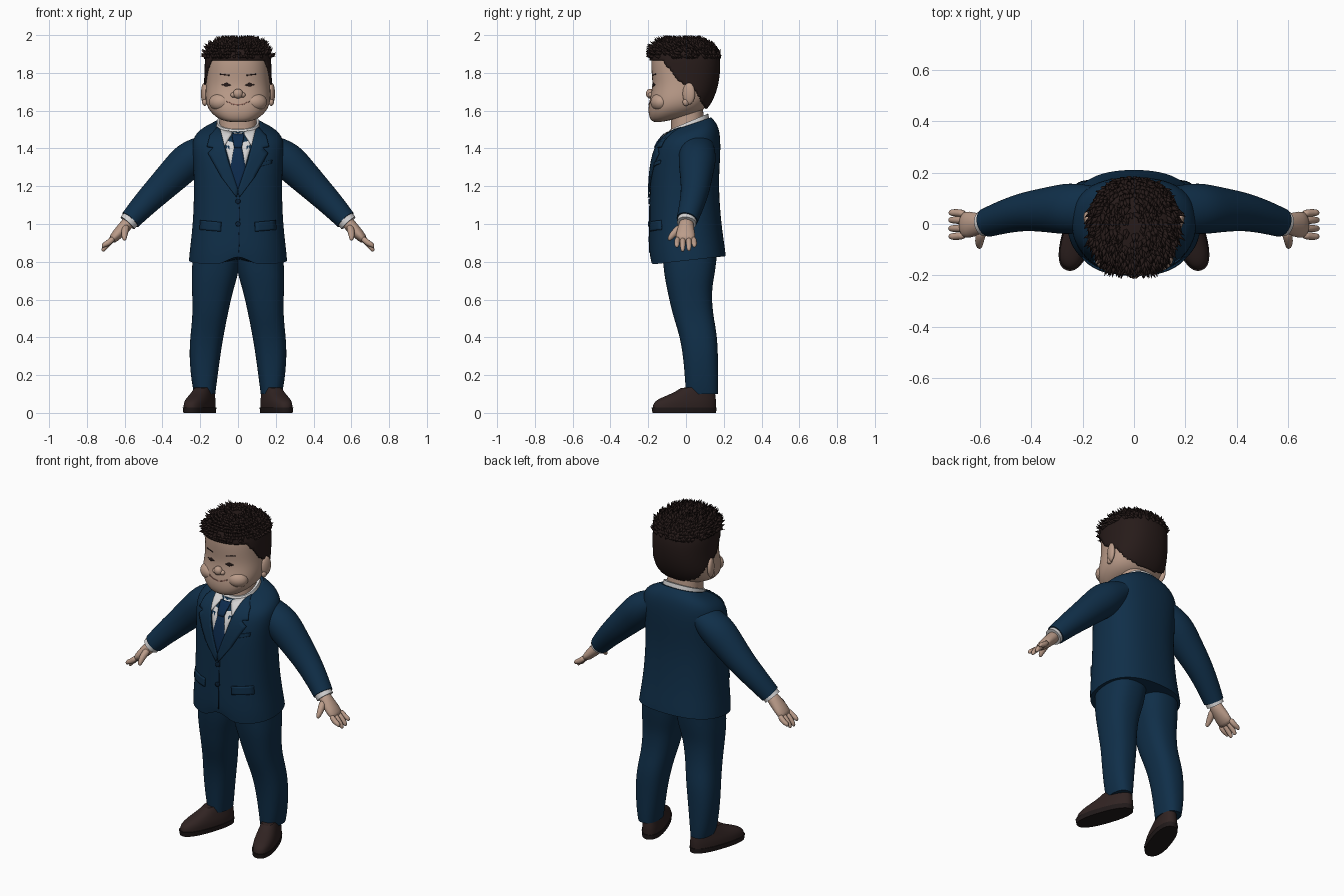
import bpy, bmesh, math, random
from mathutils import Vector, Matrix
from mathutils.bvhtree import BVHTree

if "Cube" in bpy.data.objects:
    bpy.data.objects.remove(bpy.data.objects["Cube"])

random.seed(4)


def colour(name, rgb):
    m = bpy.data.materials.new(name)
    m.diffuse_color = (*rgb, 1)
    m.use_nodes = True
    m.node_tree.nodes["Principled BSDF"].inputs["Base Color"].default_value = m.diffuse_color
    return m


NAVY = colour("navy_cloth", (0.005, 0.028, 0.066))
SEAM = colour("dark_navy", (0.003, 0.014, 0.034))
TIE = colour("tie_blue", (0.004, 0.024, 0.075))
WHITE = colour("shirt_white", (0.66, 0.65, 0.65))
SKIN = colour("skin", (0.50, 0.335, 0.255))
LIP = colour("lip_brown", (0.27, 0.13, 0.10))
HAIR = colour("dark_hair", (0.020, 0.011, 0.010))
SHOE = colour("shoe_leather", (0.030, 0.017, 0.016))
SOLE = colour("shoe_sole", (0.015, 0.010, 0.010))


def finish(name, bm, mat, mirror=False, subsurf=0, solid=0):
    for f in bm.faces:
        f.smooth = True
    me = bpy.data.meshes.new(name)
    bm.to_mesh(me)
    bm.free()
    me.materials.append(mat)
    ob = bpy.data.objects.new(name, me)
    bpy.context.collection.objects.link(ob)
    if mirror:
        ob.modifiers.new("mirror", 'MIRROR').use_mirror_merge = False
    if solid:
        s = ob.modifiers.new("solid", 'SOLIDIFY')
        s.thickness, s.offset = solid, -1
    if subsurf:
        s = ob.modifiers.new("subsurf", 'SUBSURF')
        s.levels = s.render_levels = subsurf
    return ob


def skin_rings(name, loops, mat, sharp, mirror, subsurf=2, edit=None):
    """Join loops of points into a capped, smoothed body."""
    bm = bmesh.new()
    rows = [[bm.verts.new(p) for p in loop] for loop in loops]
    n = len(rows[0])
    for a, b in zip(rows, rows[1:]):
        for i in range(n):
            bm.faces.new((a[i], a[(i + 1) % n], b[(i + 1) % n], b[i]))
    caps = [bm.faces.new(rows[0][::-1]), bm.faces.new(rows[-1])]
    if sharp:
        crease = bm.edges.layers.float.new("crease_edge")
        for e in {e for c in caps for e in c.edges}:
            e[crease], e.smooth = 1, False
    if edit:
        edit(rows)
    bmesh.ops.recalc_face_normals(bm, faces=bm.faces[:])
    return finish(name, bm, mat, mirror, subsurf)


def stack(name, rings, mat, sharp=True, mirror=False, power=2.4, n=24, mtx=Matrix(), edit=None):
    """Rings: z at front, z at back, x min, x max, y min, y max."""
    loops = []
    for zf, zb, x0, x1, y0, y1 in rings:
        loop = []
        for i in range(n):
            t = 2 * math.pi * i / n
            c, s = math.cos(t), math.sin(t)
            c = math.copysign(abs(c) ** (2 / power), c)
            s = math.copysign(abs(s) ** (2 / power), s)
            loop.append(mtx @ Vector(((x0 + x1) / 2 + c * (x1 - x0) / 2,
                                      (y0 + y1) / 2 + s * (y1 - y0) / 2,
                                      zf + (zb - zf) * (s + 1) / 2)))
        loops.append(loop)
    return skin_rings(name, loops, mat, sharp, mirror, edit=edit)


def limb(name, path, mat, sharp=False, n=12, subsurf=1):
    """Path: centre x, y, z, half width along y, half thickness. Mirrored."""
    pts = [Vector(p[:3]) for p in path]
    loops = []
    for i, p in enumerate(path):
        d = (pts[min(i + 1, len(pts) - 1)] - pts[max(i - 1, 0)]).normalized()
        v = d.cross(Vector((0, 1, 0))).normalized()
        u = v.cross(d)
        loops.append([pts[i] + u * p[3] * math.cos(2 * math.pi * k / n)
                      + v * p[4] * math.sin(2 * math.pi * k / n) for k in range(n)])
    return skin_rings(name, loops, mat, sharp, True, subsurf)


def surface(ob):
    bpy.context.view_layer.update()
    return BVHTree.FromObject(ob, bpy.context.evaluated_depsgraph_get())


def plate(name, outline, mat, tree, lift, mirror=False, cuts=4):
    """Thin panel: an x-z outline draped on the front of a body."""
    bm = bmesh.new()
    f = bm.faces.new([bm.verts.new((x, 0, z)) for x, z in outline])
    f.normal_update()
    if f.normal.y > 0:
        f.normal_flip()
    bmesh.ops.triangulate(bm, faces=bm.faces[:])
    bmesh.ops.subdivide_edges(bm, edges=bm.edges[:], cuts=cuts, use_grid_fill=True)
    for v in bm.verts:
        hit = tree.ray_cast(Vector((v.co.x, -2, v.co.z)), Vector((0, 1, 0)))[0]
        if hit is None:
            hit = tree.find_nearest(Vector((v.co.x, -0.1, v.co.z)))[0]
        v.co.y = hit.y - lift
    return finish(name, bm, mat, mirror, solid=0.009)


def blob(name, loc, size, mat, mirror=False, rot=0):
    bm = bmesh.new()
    m = Matrix.Translation(loc) @ Matrix.Rotation(rot, 4, 'Z') @ Matrix.Diagonal((*size, 1))
    bmesh.ops.create_uvsphere(bm, u_segments=20, v_segments=12, radius=1, matrix=m)
    return finish(name, bm, mat, mirror)


# Jacket body, with a small front cutaway at the hem
def cutaway(rows):
    for v in rows[0]:
        if v.co.y < 0:
            v.co.z += 0.06 * max(0, 1 - abs(v.co.x) / 0.06)


jacket = stack("jacket", [
    (.785, .83, -.262, .262, -.19, .212), (.86, .87, -.257, .257, -.198, .208),
    (1.0, 1.0, -.24, .24, -.195, .188), (1.2, 1.2, -.233, .233, -.192, .173),
    (1.33, 1.34, -.24, .24, -.183, .182), (1.42, 1.45, -.25, .25, -.158, .185),
    (1.46, 1.525, -.215, .215, -.125, .172), (1.485, 1.565, -.13, .13, -.1, .135)],
    NAVY, edit=cutaway)
body = surface(jacket)

# Shirt, tie, lapels and jacket details
plate("shirt_front", [(-.095, 1.51), (0, 1.48), (.095, 1.51), (0, 1.17)], WHITE, body, .003)
plate("tie_blade", [(-.018, 1.42), (.018, 1.42), (.042, 1.29), (0, 1.175), (-.042, 1.29)], TIE, body, .006)
plate("tie_knot", [(-.034, 1.48), (.034, 1.48), (.02, 1.405), (-.02, 1.405)], TIE, body, .013)
plate("shirt_collar_points", [(.03, 1.485), (.095, 1.515), (.075, 1.41)], WHITE, body, .009, True)
plate("lapel", [(.1, 1.525), (.15, 1.47), (.165, 1.41), (.13, 1.405), (.16, 1.375), (.09, 1.25),
                (.008, 1.14), (-.002, 1.175), (.05, 1.33)], NAVY, body, .012, True)
plate("jacket_opening", [(.008, 1.16), (.012, 1.16), (.006, .85), (.002, .85)], SEAM, body, .003)
plate("pocket_flap", [(.09, 1.01), (.2, 1.02), (.205, .97), (.092, .96)], NAVY, body, .009, True)
plate("breast_pocket", [(.1, 1.3), (.18, 1.32), (.182, 1.34), (.1, 1.32)], NAVY, body, .008)
for i, z in enumerate((1.12, 1.0)):
    disc = [(.014 * math.cos(a * math.pi / 5), z + .014 * math.sin(a * math.pi / 5)) for a in range(10)]
    plate(f"button_{i + 1}", disc, SEAM, body, .008, cuts=1)
stack("shirt_collar", [(1.455, 1.54, -.122, .122, -.108, .128), (1.5, 1.585, -.112, .112, -.085, .118)], WHITE)
stack("neck", [(1.45, 1.5, -.1, .1, -.08, .1), (1.62, 1.62, -.1, .1, -.08, .09)], SKIN)

# Sleeves, cuffs and hands
limb("sleeve", [(.16, .06, 1.41, .09, .07), (.25, .06, 1.35, .105, .103), (.33, .055, 1.27, .09, .092),
                (.42, .05, 1.18, .077, .079), (.5, .03, 1.1, .067, .068), (.57, .006, 1.022, .058, .057)],
     NAVY, True, 16, 2)
limb("shirt_cuff", [(.54, .012, 1.055, .05, .05), (.585, .003, 1.005, .052, .05)], WHITE, True, 16)
limb("palm", [(.56, .005, 1.03, .036, .034), (.6, 0, .985, .042, .036), (.64, -.003, .945, .055, .03),
              (.675, -.003, .905, .053, .022)], SKIN)
for i, (y, tip) in enumerate([(-.044, .875), (-.016, .853), (.014, .856), (.04, .876)]):
    limb(f"finger_{i + 1}", [(.655, y, .93, .017, .019), (.69, y * 1.1, .895, .016, .017),
                             (.712, y * 1.1, tip + .015, .014, .014), (.717, y * 1.1, tip, .007, .007)], SKIN, n=8)
limb("thumb", [(.59, -.02, .99, .024, .024), (.6, -.055, .96, .022, .021), (.602, -.082, .93, .017, .016),
               (.6, -.093, .912, .008, .008)], SKIN, n=8)

# Trousers
stack("trouser_leg", [
    (.1, .1, .12, .232, .0, .17), (.16, .16, .112, .246, -.005, .172), (.3, .3, .094, .26, -.015, .17),
    (.42, .42, .074, .252, -.037, .165), (.52, .52, .054, .24, -.072, .143), (.65, .65, .026, .244, -.1, .135),
    (.74, .74, -.005, .248, -.118, .155), (.88, .88, -.02, .235, -.13, .17)], NAVY, mirror=True)

# Shoes, toes turned out
turn = Matrix.Translation((.2, 0, 0)) @ Matrix.Rotation(math.radians(19), 4, 'Z')
stack("shoe_sole", [(0, 0, -.062, .062, -.187, .168), (.028, .028, -.065, .065, -.192, .17)],
      SOLE, mirror=True, mtx=turn)
stack("shoe_upper", [(.026, .026, -.061, .061, -.186, .166), (.055, .06, -.061, .061, -.182, .168),
                     (.078, .09, -.054, .054, -.145, .164), (.105, .12, -.047, .047, -.07, .16),
                     (.13, .15, -.04, .04, -.03, .155)], SHOE, mirror=True, mtx=turn)

# Head
head = stack("head", [
    (1.53, 1.575, -.075, .075, -.16, .03), (1.55, 1.59, -.122, .122, -.192, .075),
    (1.6, 1.62, -.162, .162, -.203, .11), (1.66, 1.67, -.176, .176, -.194, .14),
    (1.73, 1.73, -.171, .171, -.176, .16), (1.8, 1.8, -.168, .168, -.184, .172),
    (1.88, 1.88, -.167, .167, -.187, .173), (1.935, 1.935, -.145, .145, -.17, .15),
    (1.965, 1.965, -.08, .08, -.1, .085)], SKIN, sharp=False, power=2.35)
face = surface(head)

# Face features
blob("nose", (0, -.19, 1.69), (.026, .022, .026), SKIN)
blob("nostril", (.024, -.184, 1.683), (.016, .016, .014), SKIN, True)
blob("cheek", (.095, -.14, 1.645), (.06, .046, .046), SKIN, True, .35)
blob("ear", (.178, .015, 1.69), (.017, .034, .058), SKIN, True, -.25)
blob("ear_lobe", (.176, .0, 1.645), (.014, .018, .02), SKIN, True)
plate("eye", [(.035, 1.735), (.06, 1.748), (.088, 1.738), (.065, 1.727)], HAIR, face, .003, True)
plate("eyebrow", [(.045, 1.79), (.095, 1.796), (.095, 1.79), (.045, 1.784)], HAIR, face, .002, True)
smile = [(x, 1.628 + x * x * 5) for x in (-.06, -.03, 0, .03, .06)]
plate("mouth", smile + [(x, z + .006) for x, z in smile[::-1]], LIP, face, .003)

# Hair cap, cut from the head shape along the hairline
LINE = [(-.3, 1.868), (-.12, 1.865), (-.075, 1.79), (-.04, 1.75), (0, 1.73), (.05, 1.69), (.1, 1.605), (.3, 1.57)]


def hairline(y):
    for (a, za), (b, zb) in zip(LINE, LINE[1:]):
        if y <= b:
            return za + (zb - za) * (y - a) / (b - a)
    return LINE[-1][1]


bm = bmesh.new()
bm.from_mesh(bpy.data.meshes.new_from_object(head.evaluated_get(bpy.context.evaluated_depsgraph_get())))
out = [f for f in bm.faces if f.calc_center_median().z < hairline(f.calc_center_median().y)]
bmesh.ops.delete(bm, geom=out, context='FACES')
for _ in range(3):
    bmesh.ops.smooth_vert(bm, verts=[v for v in bm.verts if v.is_boundary], factor=.5,
                          use_axis_x=True, use_axis_y=True, use_axis_z=True)
bm.normal_update()
for v, nrm in [(v, v.normal.copy()) for v in bm.verts]:
    v.co += nrm * .011
roots = [(f.calc_center_median(), f.normal.copy()) for f in bm.faces if f.calc_center_median().z > 1.885]
finish("hair_cap", bm, HAIR, solid=.018)

# Spiky tufts swept forward over the crown
bm = bmesh.new()
for p, nrm in random.sample(roots, min(520, len(roots))):
    jit = Vector([random.uniform(-.35, .35) for _ in range(3)])
    d = (nrm * .55 + Vector((0, -.55, .25)) + jit).normalized()
    size = random.uniform(.035, .055) * (1 if p.y < .1 else .7)
    m = Matrix.Translation(p + d * size * .3) @ d.to_track_quat('Z', 'Y').to_matrix().to_4x4()
    bmesh.ops.create_cone(bm, cap_ends=True, segments=5, radius1=.013, radius2=0, depth=size, matrix=m)
for v in bm.verts:
    v.co.z = min(v.co.z, 2.0)
    v.co.y = max(v.co.y, -.213)
finish("hair_tufts", bm, HAIR)
